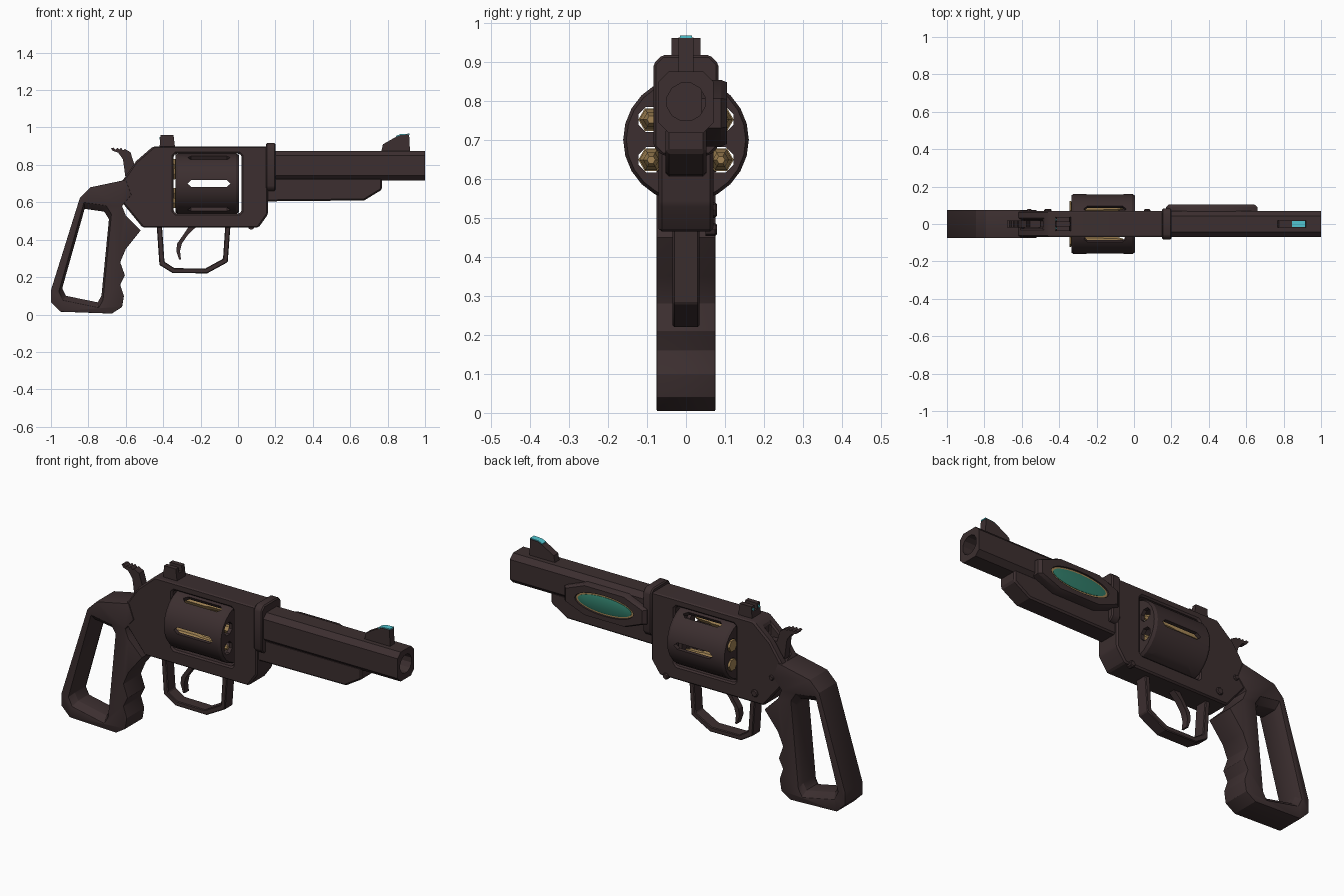
import bpy, bmesh
from math import sin, cos, pi, radians
from mathutils import Vector, Matrix

if "Cube" in bpy.data.objects:
    bpy.data.objects.remove(bpy.data.objects["Cube"], do_unlink=True)


def material(name, rgb):
    m = bpy.data.materials.new(name)
    m.use_nodes = True
    m.diffuse_color = (*rgb, 1)
    m.node_tree.nodes["Principled BSDF"].inputs["Base Color"].default_value = (*rgb, 1)
    return m


STEEL = material("dark_brown_steel", (0.045, 0.028, 0.029))
BRASS = material("brass", (0.36, 0.23, 0.09))
CYAN = material("cyan_sight_paint", (0.08, 0.55, 0.62))
GREEN = material("green_gem", (0.03, 0.2, 0.14))
AXIS_Z = 0.70  # height of the cylinder's spin axis


def loft(name, pts, rings, mat=STEEL, axis="y", bevel=0, turn=0, cuts=(), segments=1):
    """Stack scaled copies of a profile along an axis, cut holes, bevel."""
    cu = sum(p[0] for p in pts) / len(pts)
    cv = sum(p[1] for p in pts) / len(pts)
    pivot = Vector((0, 0, AXIS_Z))
    rot = Matrix.Rotation(turn, 3, "X")
    bm = bmesh.new()
    loops = []
    for t, s in rings:
        loop = []
        for u, v in pts:
            a, b = cu + (u - cu) * s, cv + (v - cv) * s
            co = Vector((a, t, b) if axis == "y" else (t, a, b))
            loop.append(bm.verts.new(rot @ (co - pivot) + pivot))
        loops.append(loop)
    n = len(pts)
    for lo, hi in zip(loops, loops[1:]):
        for i in range(n):
            j = (i + 1) % n
            bm.faces.new((lo[i], lo[j], hi[j], hi[i]))
    bm.faces.new(loops[0][::-1])
    bm.faces.new(loops[-1])
    bmesh.ops.recalc_face_normals(bm, faces=bm.faces)
    mesh = bpy.data.meshes.new(name)
    bm.to_mesh(mesh)
    bm.free()
    mesh.materials.append(mat)
    ob = bpy.data.objects.new(name, mesh)
    bpy.context.collection.objects.link(ob)
    for c in cuts:
        mod = ob.modifiers.new("cut", "BOOLEAN")
        mod.operation, mod.solver, mod.object = "DIFFERENCE", "EXACT", c
    if bevel:
        mod = ob.modifiers.new("bevel", "BEVEL")
        mod.width, mod.segments = bevel, segments
        mod.limit_method, mod.angle_limit = "ANGLE", radians(35)
    if ob.modifiers:
        graph = bpy.context.evaluated_depsgraph_get()
        baked = bpy.data.meshes.new_from_object(ob.evaluated_get(graph))
        ob.modifiers.clear()
        ob.data = baked
    for c in cuts:
        bpy.data.objects.remove(c, do_unlink=True)
    return ob


def slab(w):
    return [(-w, 1), (w, 1)]


def rect(a, b, c, d, k=0):
    """Rectangle from (a, c) to (b, d) with corners chamfered by k."""
    if not k:
        return [(a, c), (b, c), (b, d), (a, d)]
    return [(a + k, c), (b - k, c), (b, c + k), (b, d - k),
            (b - k, d), (a + k, d), (a, d - k), (a, c + k)]


def circle(u, v, r, n, start=0):
    return [(u + r * cos(start + 2 * pi * i / n), v + r * sin(start + 2 * pi * i / n)) for i in range(n)]


# Open skeleton grip with finger grooves and a flared window
grip_window = loft("cutter", [(-0.82, 0.565), (-0.715, 0.55), (-0.69, 0.51), (-0.73, 0.1),
                              (-0.75, 0.065), (-0.92, 0.1), (-0.94, 0.14)],
                   [(-0.1, 1.15), (-0.073, 1.12), (-0.045, 1), (0.045, 1), (0.073, 1.12), (0.1, 1.15)])
loft("grip", [(-1, 0.13), (-0.845, 0.625), (-0.79, 0.68), (-0.6, 0.72), (-0.57, 0.64), (-0.62, 0.58),
              (-0.6, 0.53), (-0.52, 0.45), (-0.6, 0.35), (-0.63, 0.28), (-0.605, 0.21), (-0.63, 0.16),
              (-0.61, 0.1), (-0.62, 0.04), (-0.675, 0.005), (-0.95, 0.015), (-1, 0.065)],
     slab(0.075), bevel=0.015, segments=2, cuts=[grip_window])

# Frame with cylinder window and hammer channel
window = loft("cutter", rect(-0.345, 0.02, 0.54, 0.86, 0.012), slab(0.2))
channel = loft("cutter", [(-0.6, 0.66), (-0.48, 0.8), (-0.49, 0.95), (-0.75, 0.95)], slab(0.024))
loft("frame", [(-0.63, 0.7), (-0.6, 0.74), (-0.545, 0.82), (-0.455, 0.898), (0.16, 0.898),
               (0.16, 0.535), (0.11, 0.465), (-0.51, 0.465), (-0.6, 0.575), (-0.62, 0.6)],
     slab(0.07), bevel=0.008, cuts=[window, channel])

# Barrel group
bore = loft("cutter", circle(0, 0.797, 0.05, 12, pi / 12), [(0.6, 1), (1.1, 1)], axis="x")
loft("barrel", rect(-0.07, 0.07, 0.717, 0.875, 0.026), [(0.17, 1), (1, 1)], axis="x", cuts=[bore])
loft("barrel_collar", rect(-0.083, 0.083, 0.66, 0.917, 0.022), [(0.15, 1), (0.2, 1)],
     axis="x", bevel=0.006)
loft("underlug", [(0.14, 0.73), (0.14, 0.605), (0.675, 0.61), (0.77, 0.668), (0.77, 0.73)],
     slab(0.052), bevel=0.008)

# Hollow cylinder with chamber holes and side slots
cuts = [loft("cutter", circle(0, AXIS_Z, 0.14, 24), [(-0.315, 1), (-0.015, 1)], axis="x")]
slot = [(-0.27, 0.7), (-0.25, 0.682), (-0.06, 0.682), (-0.04, 0.7), (-0.06, 0.718), (-0.25, 0.718)]
for i in range(3):
    cuts.append(loft("cutter", slot, slab(0.3), turn=i * pi / 3))
chambers = [(0.103 * cos(a), AXIS_Z + 0.103 * sin(a)) for a in (pi / 6 + i * pi / 3 for i in range(6))]
for y, z in chambers:
    cuts.append(loft("cutter", circle(y, z, 0.035, 8, pi / 8), [(-0.4, 1), (0.1, 1)], axis="x"))
loft("cylinder", circle(0, AXIS_Z, 0.161, 24),
     [(-0.335, 0.95), (-0.322, 1), (-0.01, 1), (0.005, 0.95)], axis="x", cuts=cuts)

# Cartridges: rim, case and narrower tip
for i, (y, z) in enumerate(chambers):
    loft(f"cartridge_{i + 1}", circle(y, z, 0.03, 6),
         [(-0.344, 1.1), (-0.336, 1.1), (-0.335, 1), (-0.17, 1), (-0.155, 0.75), (-0.09, 0.7), (-0.06, 0.35)],
         BRASS, axis="x")

# Hammer with serrated spur
loft("hammer", [(-0.68, 0.89), (-0.67, 0.875), (-0.64, 0.865), (-0.615, 0.83), (-0.6, 0.72),
                (-0.5, 0.74), (-0.5, 0.8), (-0.555, 0.805), (-0.575, 0.868), (-0.605, 0.885),
                (-0.615, 0.878), (-0.625, 0.892), (-0.635, 0.882), (-0.645, 0.892),
                (-0.655, 0.882), (-0.665, 0.892)], slab(0.02))

# Trigger and guard
loft("trigger", [(-0.25, 0.49), (-0.29, 0.43), (-0.325, 0.38), (-0.33, 0.34), (-0.315, 0.295),
                 (-0.305, 0.295), (-0.31, 0.34), (-0.3, 0.38), (-0.265, 0.43), (-0.2, 0.49)], slab(0.018))
outer = [(-0.435, 0.48), (-0.42, 0.265), (-0.35, 0.222), (-0.165, 0.22), (-0.055, 0.28), (-0.04, 0.48)]
inner = [(-0.068, 0.48), (-0.08, 0.298), (-0.175, 0.246), (-0.34, 0.248), (-0.393, 0.282), (-0.407, 0.48)]
loft("trigger_guard", outer + inner, slab(0.034), bevel=0.004)

# Front sight with painted top
loft("front_sight", [(0.765, 0.865), (0.775, 0.91), (0.845, 0.95), (0.87, 0.96), (0.915, 0.962), (0.92, 0.865)],
     slab(0.019))
loft("front_sight_paint", [(0.845, 0.949), (0.87, 0.959), (0.917, 0.961), (0.917, 0.967), (0.87, 0.965),
                           (0.845, 0.955)], slab(0.016), CYAN)

# Rear sight: notched block with painted dots
notch = loft("cutter", rect(-0.012, 0.012, 0.93, 1), [(-0.5, 1), (-0.3, 1)], axis="x")
loft("rear_sight", [(-0.42, 0.88), (-0.415, 0.96), (-0.345, 0.96), (-0.335, 0.88)], slab(0.037), cuts=[notch])
for name, y in (("left", 0.024), ("right", -0.024)):
    loft(f"rear_sight_dot_{name}", circle(y, 0.942, 0.008, 6), [(-0.42, 1), (-0.412, 1)], CYAN, axis="x")


# Jewelled plate on the left side of the barrel
def lens(length, height, n=12):
    top = [(0.415 - length * cos(pi * i / n), 0.768 + height * sin(pi * i / n)) for i in range(n + 1)]
    return top + [(x, 1.536 - z) for x, z in top[-2:0:-1]]


recess = loft("cutter", lens(0.175, 0.055), [(0.09, 1), (0.2, 1)])
loft("side_plate", [(0.17, 0.73), (0.29, 0.683), (0.54, 0.683), (0.66, 0.73),
                    (0.66, 0.806), (0.54, 0.853), (0.29, 0.853), (0.17, 0.806)],
     [(0.04, 1), (0.09, 1), (0.105, 0.93)], cuts=[recess])
loft("gem_rim", lens(0.173, 0.053), [(0.085, 1), (0.098, 1)], BRASS)
loft("gem", lens(0.16, 0.044), [(0.085, 1), (0.1, 1), (0.104, 0.8)], GREEN)

# Screws on the left side of the frame
for i, (x, z, r) in enumerate([(0.07, 0.47, 0.017), (-0.46, 0.52, 0.02), (-0.56, 0.63, 0.014)]):
    loft(f"frame_screw_{i + 1}", circle(x, z, r, 8), [(0.05, 1), (0.074, 1), (0.079, 0.75)])

# Smooth the gentle facets, keep hard edges crisp
for ob in bpy.context.view_layer.objects:
    ob.select_set(ob.type == "MESH")
    if ob.type == "MESH":
        bpy.context.view_layer.objects.active = ob
bpy.ops.object.shade_smooth_by_angle(angle=radians(25))
